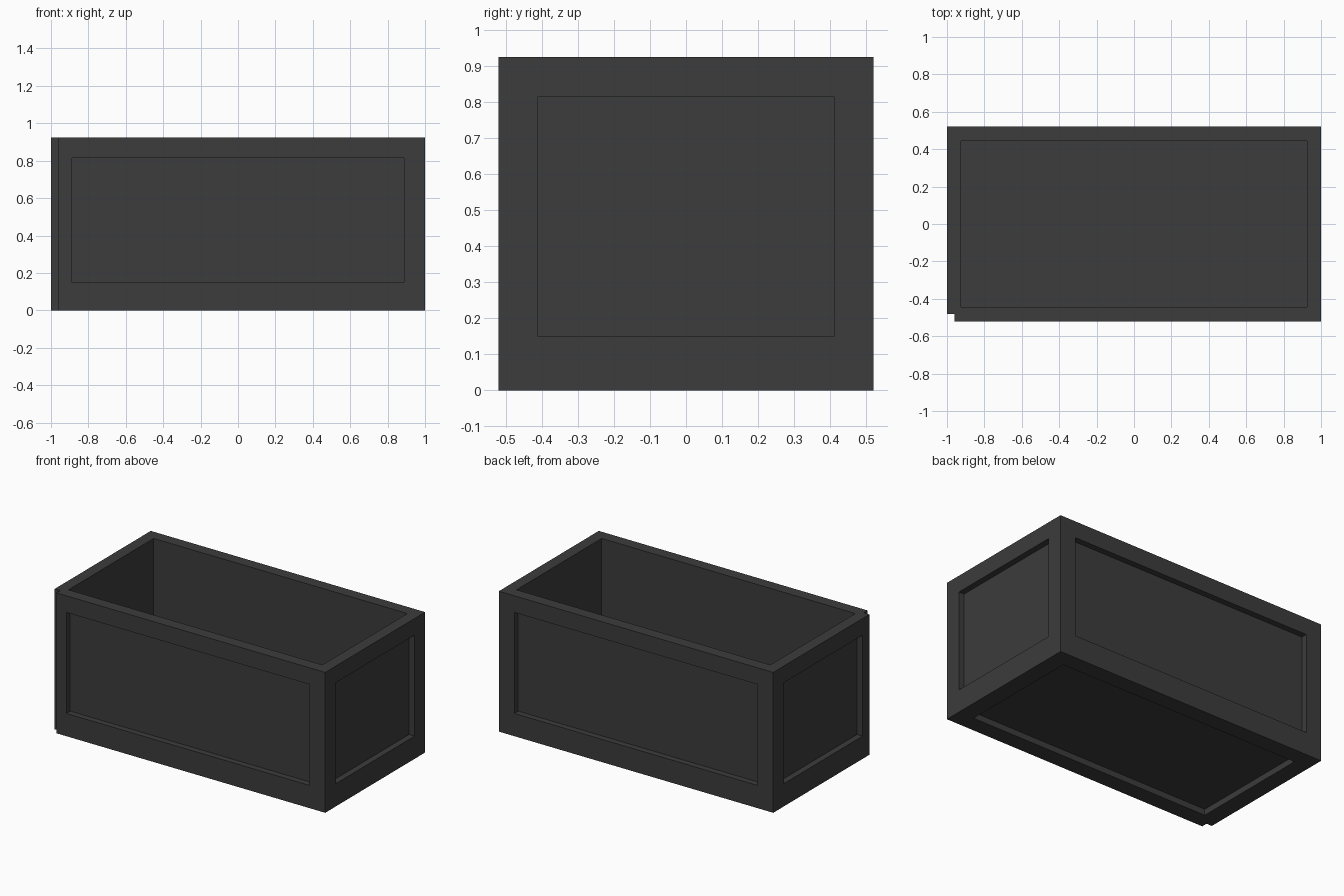
import bpy
from mathutils import Vector

if "Cube" in bpy.data.objects:
    bpy.data.objects.remove(bpy.data.objects["Cube"])

# Overall dimensions
HX, HY, H = 1.0, 0.52, 0.925      # half length, half width, height
T = 0.04                          # cladding frame thickness (recess depth)
RAIL = 0.11                       # frame rail width
IX, IY, FLOOR = 0.925, 0.443, 0.08  # cavity half sizes and floor level

mat = bpy.data.materials.new("dark_grey")
mat.diffuse_color = (0.045, 0.045, 0.045, 1)
mat.use_nodes = True
mat.node_tree.nodes["Principled BSDF"].inputs["Base Color"].default_value = mat.diffuse_color


def box(name, lo, hi):
    lo, hi = Vector(lo), Vector(hi)
    bpy.ops.mesh.primitive_cube_add(size=1, location=(lo + hi) / 2)
    ob = bpy.context.object
    ob.name = name
    ob.scale = hi - lo
    bpy.ops.object.transform_apply(location=True, rotation=False, scale=True)
    return ob


def cut(target, lo, hi):
    cutter = box("cutter", lo, hi)
    cutter.hide_render = True
    mod = target.modifiers.new("cut", 'BOOLEAN')
    mod.operation = 'DIFFERENCE'
    mod.solver = 'EXACT'
    mod.object = cutter
    bpy.context.view_layer.objects.active = target
    bpy.ops.object.modifier_apply(modifier=mod.name)
    bpy.data.objects.remove(cutter)


# Planter body
planter = box("planter_box", (-HX, -HY, 0), (HX, HY, H))
planter.data.materials.append(mat)

# Open cavity
cut(planter, (-IX, -IY, FLOOR), (IX, IY, H + 0.2))

# Recessed panels on the four sides
px, py = HX - RAIL - 0.003, HY - RAIL
z0, z1 = RAIL + T, H - RAIL
E = 0.1                           # cutter overshoot
for s in (-1, 1):
    a, b = sorted((s * (HY - T), s * (HY + E)))
    cut(planter, (-px, a, z0), (px, b, z1))
    a, b = sorted((s * (HX - T), s * (HX + E)))
    cut(planter, (a, -py, z0), (b, py, z1))

# Recessed underside panel
cut(planter, (-px, -py, -E), (px, py, T))

# Open corner joint at the front left
cut(planter, (-HX - E, -HY - E, -E), (-HX + T, -HY + T, H + E))
